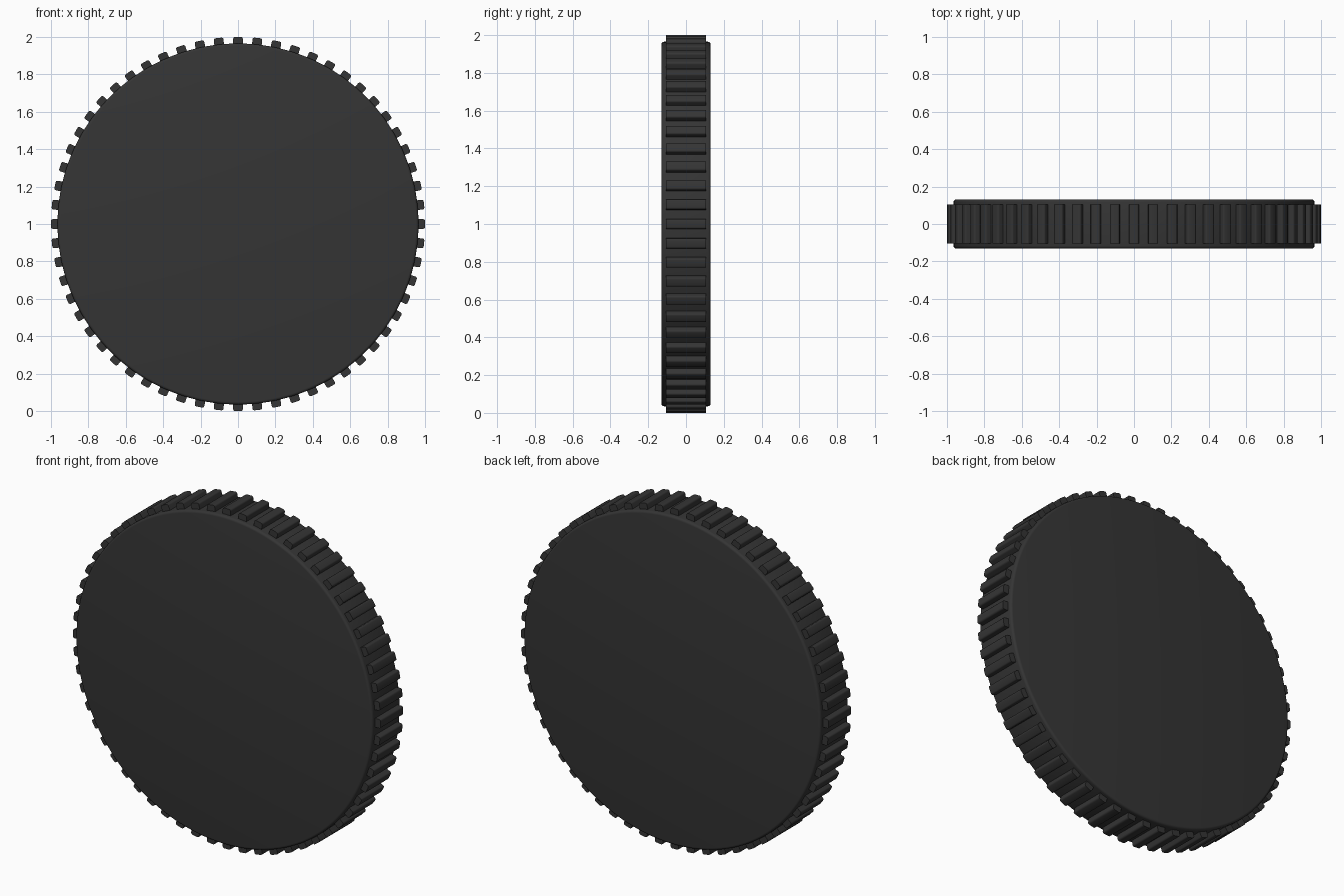
import bpy, bmesh, math
from mathutils import Matrix

if "Cube" in bpy.data.objects:
    bpy.data.objects.remove(bpy.data.objects["Cube"])

TEETH, R_DISC, R_OUT = 60, 0.965, 1.0
CENTRE = Matrix.Translation((0, 0, 1))

rubber = bpy.data.materials.new("dark_rubber")
rubber.diffuse_color = (0.035, 0.035, 0.035, 1)
rubber.use_nodes = True
rubber.node_tree.nodes["Principled BSDF"].inputs["Base Color"].default_value = rubber.diffuse_color


def finish(bm, name):
    bmesh.ops.recalc_face_normals(bm, faces=bm.faces)
    me = bpy.data.meshes.new(name)
    bm.to_mesh(me)
    bm.free()
    ob = bpy.data.objects.new(name, me)
    bpy.context.collection.objects.link(ob)
    me.materials.append(rubber)
    bpy.ops.object.select_all(action='DESELECT')
    ob.select_set(True)
    bpy.context.view_layer.objects.active = ob
    bpy.ops.object.shade_smooth_by_angle(angle=math.radians(35))
    return ob


# Solid disc with softly rounded rims
bm = bmesh.new()
bmesh.ops.create_cone(bm, cap_ends=True, segments=180, radius1=R_DISC, radius2=R_DISC,
                      depth=0.262, matrix=CENTRE @ Matrix.Rotation(math.pi / 2, 4, 'X'))
rims = [e for e in bm.edges if any(len(f.verts) > 4 for f in e.link_faces)]
bmesh.ops.bevel(bm, geom=rims, offset=0.014, segments=4, profile=0.5, affect='EDGES')
finish(bm, "wheel_disc")

# Ring of tread blocks, outer long edges rounded
bm = bmesh.new()
half_w, half_l, r_in, fillet = 0.026, 0.105, 0.945, 0.01
profile = [(-half_w, r_in), (half_w, r_in)]
for side, angles in ((1, (0, 30, 60, 90)), (-1, (90, 120, 150, 180))):
    for a in map(math.radians, angles):
        profile.append((side * (half_w - fillet) + fillet * math.cos(a),
                        R_OUT - fillet + fillet * math.sin(a)))
for i in range(TEETH):
    turn = CENTRE @ Matrix.Rotation(2 * math.pi * i / TEETH, 4, 'Y')
    face = bm.faces.new([bm.verts.new((x, -half_l, z)) for x, z in profile])
    ext = bmesh.ops.extrude_face_region(bm, geom=[face], use_keep_orig=True)["geom"]
    far = [g for g in ext if isinstance(g, bmesh.types.BMVert)]
    bmesh.ops.translate(bm, verts=far, vec=(0, 2 * half_l, 0))
    bmesh.ops.transform(bm, matrix=turn, verts=list(face.verts) + far)
finish(bm, "tread_blocks")
